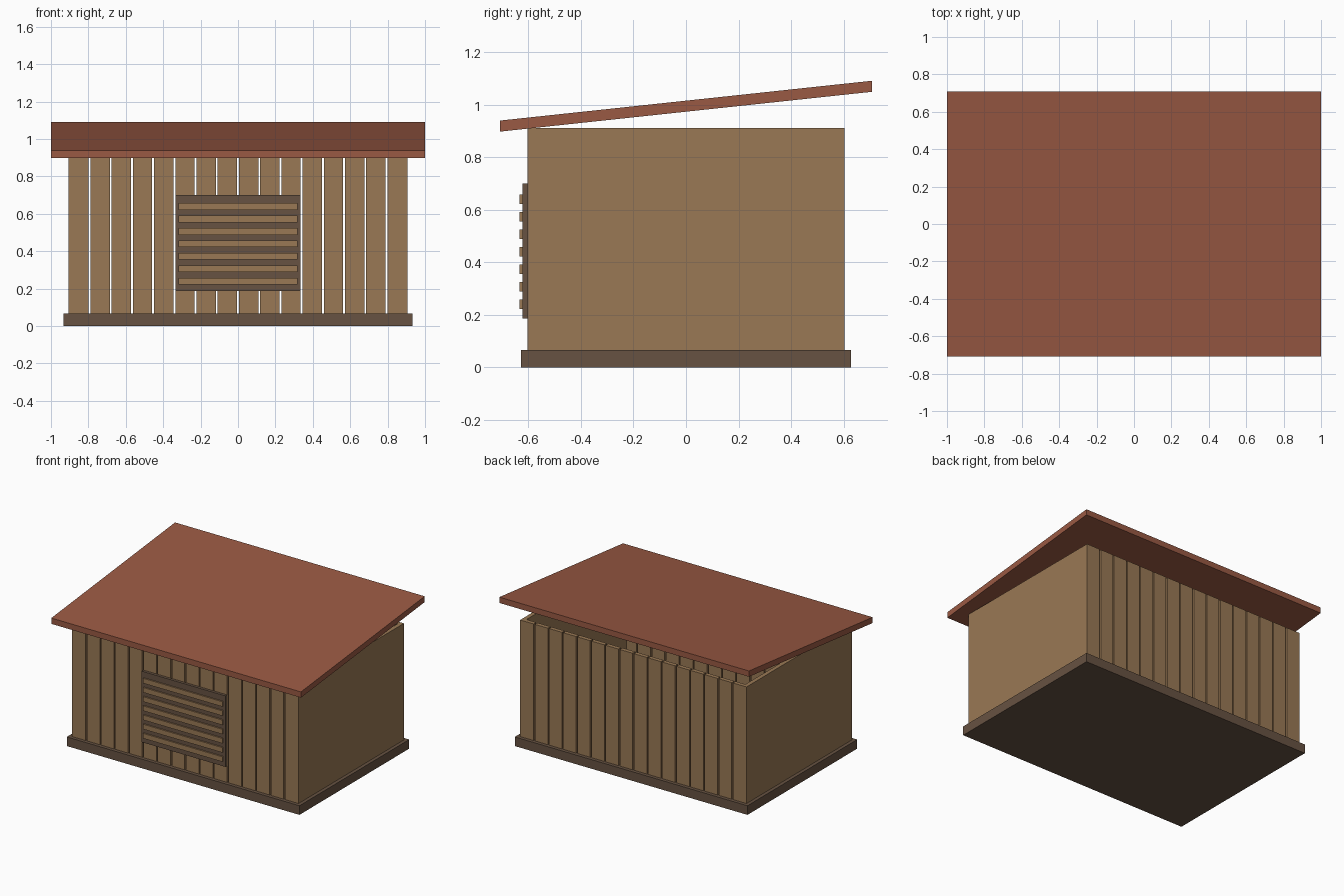
import bpy

if "Cube" in bpy.data.objects:
    bpy.data.objects.remove(bpy.data.objects["Cube"])

def material(name, rgb):
    m = bpy.data.materials.new(name)
    m.diffuse_color = (*rgb, 1)
    m.use_nodes = True
    m.node_tree.nodes["Principled BSDF"].inputs["Base Color"].default_value = m.diffuse_color
    return m

WOOD = material("light wood", (0.32, 0.19, 0.09))
TRIM = material("dark wood", (0.135, 0.085, 0.054))
ROOF = material("red roof", (0.32, 0.10, 0.056))

def box(name, x, y, z, mat, slope=0.0):
    """Box from (min, max) ranges; slope shears z along y."""
    verts = [(a, b, c + slope * b) for a in x for b in y for c in z]
    faces = [(0, 1, 3, 2), (4, 6, 7, 5), (0, 4, 5, 1),
             (2, 3, 7, 6), (0, 2, 6, 4), (1, 5, 7, 3)]
    me = bpy.data.meshes.new(name)
    me.from_pydata(verts, [], faces)
    me.materials.append(mat)
    ob = bpy.data.objects.new(name, me)
    bpy.context.collection.objects.link(ob)
    return ob

HX, HY, T = 0.907, 0.603, 0.03      # wall half sizes and thickness
BASE, TOP = 0.066, 0.91

# base slab
box("base", (-0.932, 0.932), (-0.628, 0.628), (0, BASE), TRIM)

# solid side walls, set between the front and back planks
for name, s in (("left_wall", -1), ("right_wall", 1)):
    box(name, sorted((s * HX, s * (HX - T))), (-HY + T, HY - T), (BASE, TOP), WOOD)

# front and back plank walls with narrow open gaps
N, GAP = 16, 0.01
pitch = 2 * HX / N
for i in range(N):
    x0 = -HX + i * pitch + (GAP / 2 if i else 0)
    x1 = -HX + (i + 1) * pitch - (GAP / 2 if i < N - 1 else 0)
    box("front_plank", (x0, x1), (-HY, -HY + T), (BASE, TOP), WOOD)
    box("back_plank", (x0, x1), (HY - T, HY), (BASE, TOP), WOOD)

# louvred vent on the front
box("vent_panel", (-0.335, 0.335), (-0.623, -HY), (0.186, 0.70), TRIM)
for i in range(7):
    z = 0.24 + i * 0.0665
    box("vent_slat", (-0.318, 0.318), (-0.633, -0.623), (z - 0.018, z + 0.018), WOOD)

# sloping roof sheet
box("roof", (-1, 1), (-0.708, 0.708), (0.973, 1.015), ROOF, slope=0.107)
